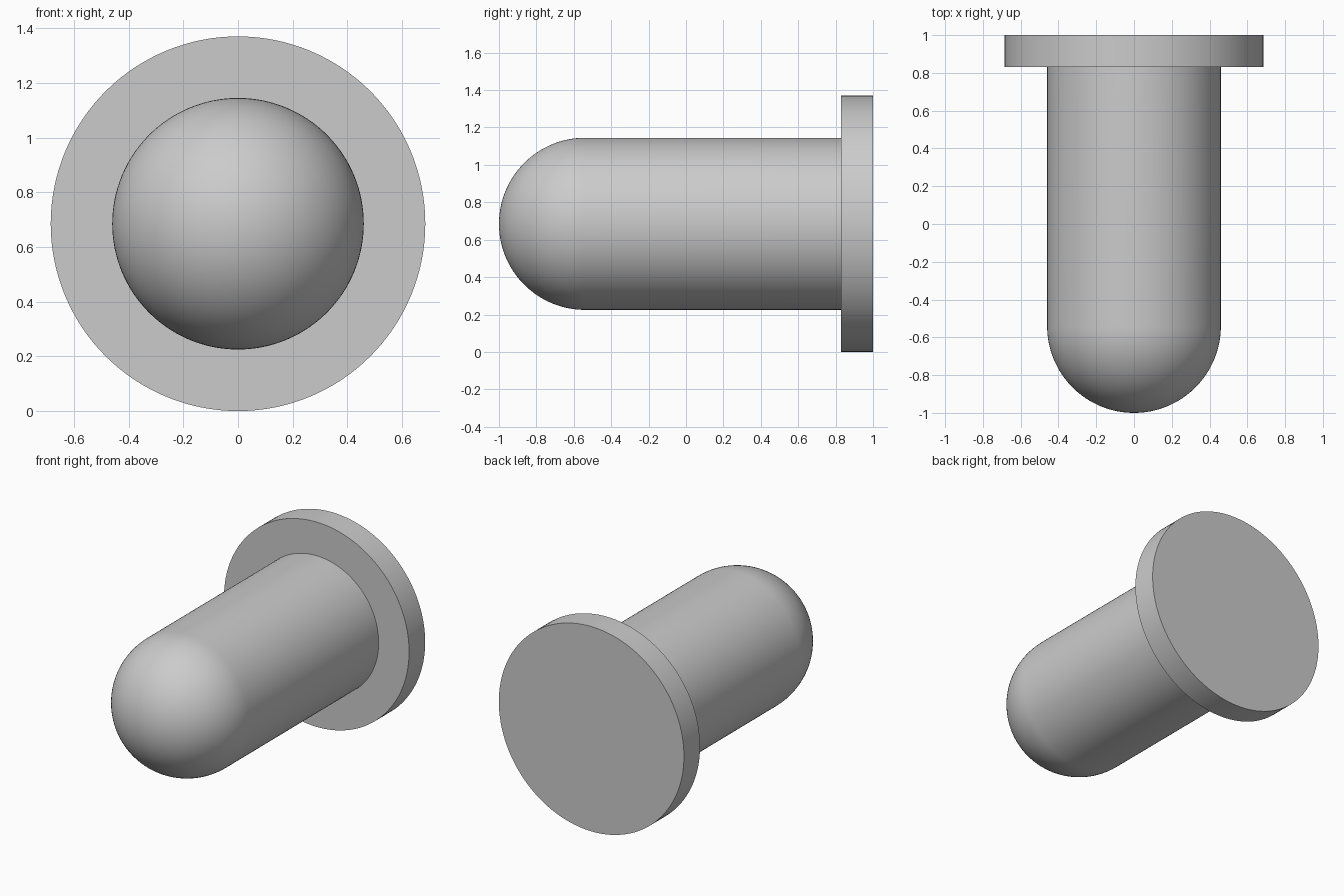
import bpy, bmesh, math
from mathutils import Vector

cube = bpy.data.objects.get("Cube")
if cube:
    bpy.data.objects.remove(cube, do_unlink=True)

FLANGE_R, BODY_R = 0.685, 0.46
FLANGE_FRONT, BACK, FRONT = 0.83, 1.0, -1.0
SEGMENTS, DOME_STEPS = 128, 32

grey = bpy.data.materials.new("plain grey")
colour = (0.6, 0.6, 0.6, 1.0)
grey.diffuse_color = colour
grey.use_nodes = True
grey.node_tree.nodes["Principled BSDF"].inputs["Base Color"].default_value = colour


def lathe(name, profile):
    """Spin a (radius, y) profile around the y axis."""
    bm = bmesh.new()
    verts = [bm.verts.new((r, y, 0)) for r, y in profile]
    edges = [bm.edges.new(pair) for pair in zip(verts, verts[1:])]
    bmesh.ops.spin(bm, geom=verts + edges, cent=(0, 0, 0), axis=(0, 1, 0),
                   angle=math.tau, steps=SEGMENTS, use_duplicate=False)
    bmesh.ops.remove_doubles(bm, verts=bm.verts, dist=0.0001)
    bmesh.ops.recalc_face_normals(bm, faces=bm.faces)
    mesh = bpy.data.meshes.new(name)
    bm.to_mesh(mesh)
    bm.free()
    mesh.materials.append(grey)
    obj = bpy.data.objects.new(name, mesh)
    obj.location = Vector((0, 0, FLANGE_R))
    bpy.context.collection.objects.link(obj)
    bpy.ops.object.select_all(action="DESELECT")
    obj.select_set(True)
    bpy.context.view_layer.objects.active = obj
    bpy.ops.object.shade_smooth_by_angle(angle=math.radians(30))
    return obj


# Domed pin with a round flange at its back, as one continuous solid
dome_centre = FRONT + BODY_R
angles = [math.pi / 2 * i / DOME_STEPS for i in range(DOME_STEPS + 1)]
dome = [(BODY_R * math.sin(a), dome_centre - BODY_R * math.cos(a)) for a in angles]
flange = [(BODY_R, FLANGE_FRONT), (FLANGE_R, FLANGE_FRONT), (FLANGE_R, BACK), (0, BACK)]
lathe("flanged_round_pin", dome + flange)
